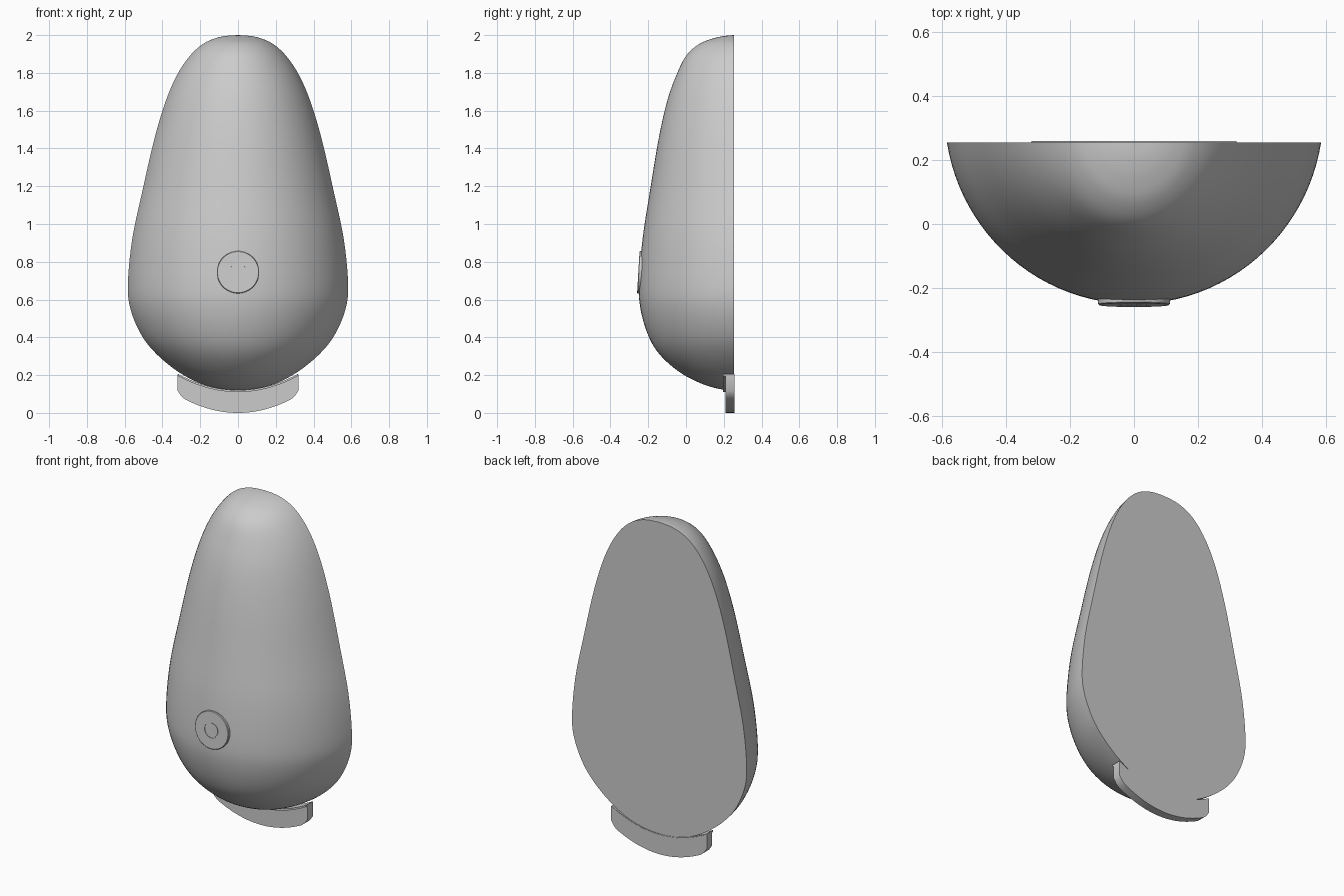
import bpy, bmesh, math
from mathutils import Vector

if "Cube" in bpy.data.objects:
    bpy.data.objects.remove(bpy.data.objects["Cube"])

BACK = 0.254   # y of the flat back

grey = bpy.data.materials.new("light grey")
grey.diffuse_color = (0.6, 0.6, 0.6, 1)
grey.use_nodes = True
grey.node_tree.nodes["Principled BSDF"].inputs["Base Color"].default_value = grey.diffuse_color


def finish(bm, name, angle=35):
    bmesh.ops.remove_doubles(bm, verts=bm.verts, dist=1e-5)
    bmesh.ops.recalc_face_normals(bm, faces=bm.faces)
    mesh = bpy.data.meshes.new(name)
    bm.to_mesh(mesh)
    bm.free()
    mesh.materials.append(grey)
    obj = bpy.data.objects.new(name, mesh)
    bpy.context.collection.objects.link(obj)
    bpy.ops.object.select_all(action='DESELECT')
    obj.select_set(True)
    bpy.context.view_layer.objects.active = obj
    bpy.ops.object.shade_smooth_by_angle(angle=math.radians(angle))
    return obj


def skin(bm, rows, closed=False):
    """Join rows of points with quads."""
    rows = [[bm.verts.new(p) for p in r] for r in rows]
    n = len(rows[0])
    for a, b in zip(rows, rows[1:]):
        for i in range(n if closed else n - 1):
            j = (i + 1) % n
            bm.faces.new((a[i], a[j], b[j], b[i]))
    return rows


def spline(pts, steps):
    """Catmull-Rom curve through the points."""
    p = [Vector(v) for v in pts]
    p = [2 * p[0] - p[1]] + p + [2 * p[-1] - p[-2]]
    out = []
    for a, b, c, d in zip(p, p[1:], p[2:], p[3:]):
        for k in range(steps):
            t = k / steps
            out.append(0.5 * (2 * b + (c - a) * t + (2 * a - 5 * b + 4 * c - d) * t * t
                              + (3 * b - a - 3 * c + d) * t ** 3))
    return out + [p[-2]]


# Body: egg-shaped shell; each section is (height, half width, front y)
sections = [(2.0, 0, BACK), (1.995, .07, .2), (1.98, .13, .135), (1.95, .19, .065),
            (1.89, .255, 0), (1.79, .322, -.05), (1.65, .383, -.1), (1.45, .443, -.145),
            (1.18, .505, -.19), (.92, .56, -.23), (.68, .583, -.249), (.545, .568, -.24),
            (.41, .51, -.2), (.31, .43, -.14), (.22, .32, -.04), (.16, .21, .07),
            (.128, .1, .17), (.117, 0, BACK)]
half = math.radians(81)   # each section is slightly less than a half ellipse
N = 48
rows = []
for z, w, f in spline(sections, 5):
    row = []
    for i in range(N + 1):
        a = -half + 2 * half * i / N
        depth = (math.cos(a) - math.cos(half)) / (1 - math.cos(half))
        row.append((w * math.sin(a) / math.sin(half), BACK + (f - BACK) * depth, z))
    rows.append(row)
bm = bmesh.new()
skin(bm, rows)
bmesh.ops.remove_doubles(bm, verts=bm.verts, dist=1e-5)
bmesh.ops.holes_fill(bm, edges=[e for e in bm.edges if e.is_boundary], sides=0)
finish(bm, "body")


# Curved strips under the body: the foot plate and its thin top lip
def strip(name, half_width, low, high, y0, y1, count=32):
    xs = [half_width * (2 * i / count - 1) for i in range(count + 1)]
    edge = [(x, low(x)) for x in xs] + [(x, high(x)) for x in reversed(xs)]
    b = bmesh.new()
    r = skin(b, [[(x, y, z) for x, z in edge] for y in (y0, y1)], closed=True)
    b.faces.new(r[0])
    b.faces.new(r[1])
    return finish(b, name)


def top(x):
    return 0.118 + 0.087 * (x / 0.32) ** 2


def bottom(x):
    return 0.082 * (x / 0.3) ** 2 + 0.025 * max(0, (abs(x) - 0.28) / 0.04) ** 2


strip("foot_plate", 0.32, bottom, top, 0.208, 0.258)
strip("foot_lip", 0.318, lambda x: top(x) - 0.008, lambda x: top(x) + 0.003, 0.196, 0.257)

# Button: round disc with a small ring groove
bm = bmesh.new()
profile = [(0, -.04), (.112, -.04), (.112, -.003), (.109, 0), (.046, 0), (.046, -.003),
           (.041, -.003), (.041, 0), (0, 0)]
skin(bm, [[(r * math.cos(math.tau * i / 48), r * math.sin(math.tau * i / 48), h)
           for i in range(48)] for r, h in profile], closed=True)
bmesh.ops.dissolve_degenerate(bm, dist=1e-6, edges=bm.edges)
button = finish(bm, "button")
button.location = (0, -0.2525, 0.745)
button.rotation_euler = (math.radians(90 - 3.3), 0, 0)
